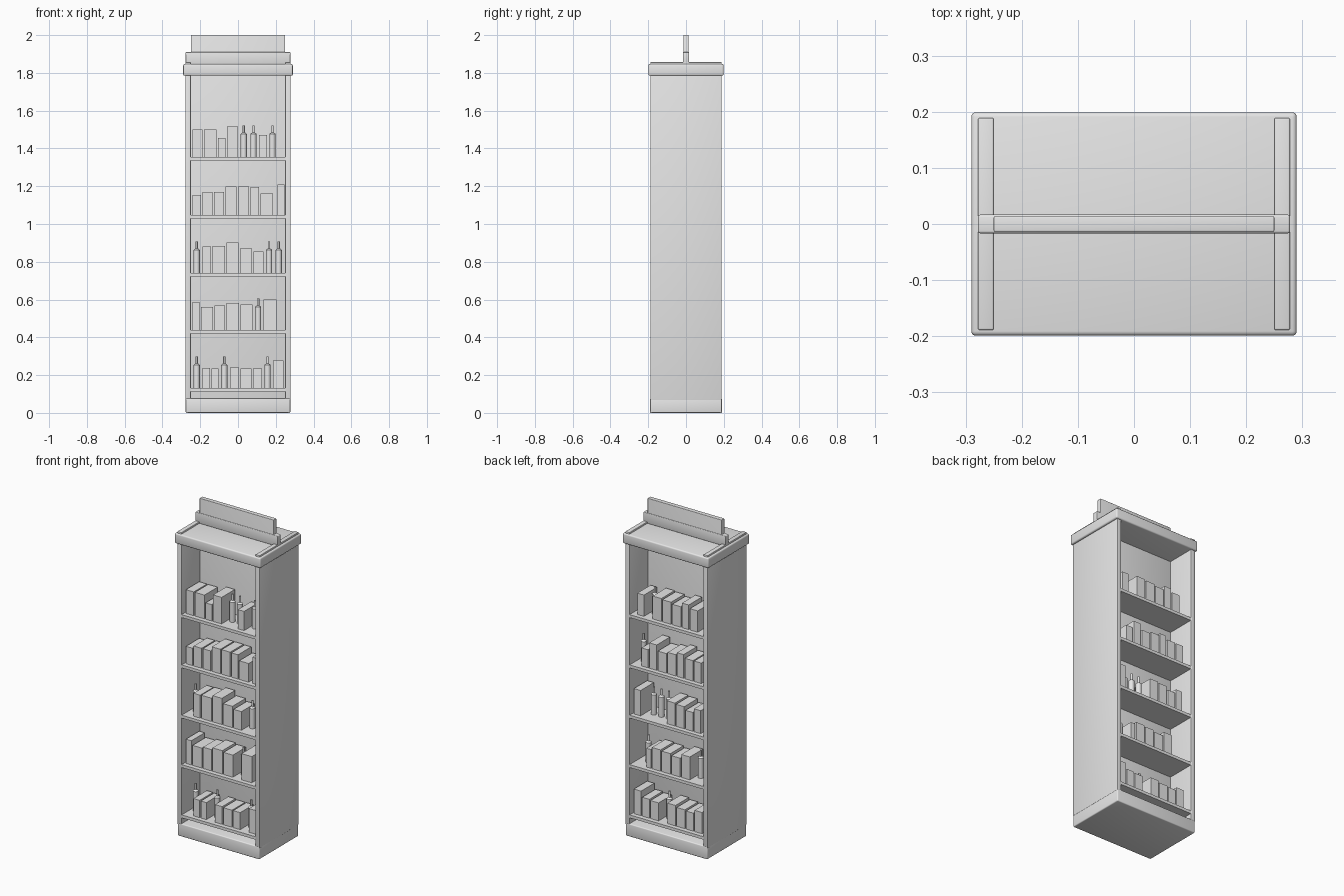
import bpy
import bmesh
import math
from mathutils import Matrix, Vector

cube = bpy.data.objects.get("Cube")
if cube:
    bpy.data.objects.remove(cube, do_unlink=True)

grey = bpy.data.materials.new("plain_grey")
grey.use_nodes = True
GREY = (0.8, 0.8, 0.8, 1.0)
grey.diffuse_color = GREY
grey.node_tree.nodes["Principled BSDF"].inputs["Base Color"].default_value = GREY


def add_object(name, bm):
    mesh = bpy.data.meshes.new(name)
    bm.to_mesh(mesh)
    bm.free()
    mesh.materials.append(grey)
    obj = bpy.data.objects.new(name, mesh)
    bpy.context.collection.objects.link(obj)
    return obj


def add_box(bm, low, high):
    low, high = Vector(low), Vector(high)
    size = Matrix.Diagonal((high - low).to_4d())
    bmesh.ops.create_cube(bm, size=1, matrix=Matrix.Translation((low + high) / 2) @ size)


def smooth(obj):
    bpy.ops.object.select_all(action="DESELECT")
    obj.select_set(True)
    bpy.context.view_layer.objects.active = obj
    bpy.ops.object.shade_smooth_by_angle(angle=math.radians(40))


def panel(name, half_x, half_y, bottom, top, bevel=0.0, x=0.0):
    """Board centred on the depth axis, with optional rounded edges."""
    bm = bmesh.new()
    add_box(bm, (x - half_x, -half_y, bottom), (x + half_x, half_y, top))
    if bevel:
        bmesh.ops.bevel(bm, geom=bm.edges[:], offset=bevel, segments=3,
                        profile=0.5, affect="EDGES")
    obj = add_object(name, bm)
    if bevel:
        smooth(obj)
    return obj


# Cabinet
panel("plinth", 0.277, 0.19, 0.0, 0.078, 0.006)
panel("cap", 0.29, 0.199, 1.785, 1.847, 0.008)
for side, x in (("right", -0.264), ("left", 0.264)):
    panel(side + "_side", 0.014, 0.189, 0.07, 1.857, 0.003, x)
panel("divider", 0.25, 0.0135, 0.07, 2.0, 0.002)
panel("header_rail", 0.278, 0.0165, 1.846, 1.91, 0.004)

SHELF_TOPS = (1.355, 1.048, 0.741, 0.439, 0.132)
for number, z in enumerate(SHELF_TOPS, 1):
    panel(f"shelf_{number}", 0.251, 0.187, z - 0.018, z)

# Stock on each shelf, in millimetres: (width, height), BOTTLE, or an empty space
BOTTLE = (43, None)


def space(width):
    return (width, 0)


FRONT_ROWS = (
    [(53, 145), (64, 145), (42, 100), (58, 162), BOTTLE, BOTTLE, (42, 117), BOTTLE],
    [(45, 106), (53, 122), (53, 122), (58, 150), (58, 150), (45, 148), (64, 114),
     space(9), (37, 160)],
    [BOTTLE, (45, 140), (68, 142), (63, 160), (63, 130), (53, 114), BOTTLE, BOTTLE],
    [(37, 148), (63, 122), (56, 130), (66, 143), (63, 135), BOTTLE, (69, 160)],
    [BOTTLE, (42, 106), (37, 104), BOTTLE, (48, 108), (58, 104), (48, 104), BOTTLE,
     (56, 145)],
)
BACK_ROWS = (
    [space(15), (45, 130), BOTTLE, (58, 140), (58, 135), (58, 125), (45, 150), (53, 130)],
    [BOTTLE, (45, 110), (50, 155), (58, 120), (55, 130), (45, 145), (55, 125), (48, 125)],
    [(45, 155), space(8), BOTTLE, BOTTLE, BOTTLE, (55, 140), (55, 135), (50, 115),
     (45, 140)],
    [space(25), BOTTLE, (30, 115), (58, 130), (58, 125), (58, 115), (58, 140), BOTTLE],
    [(48, 150), (48, 115), (55, 110), BOTTLE, (55, 125), (55, 115), (50, 110), (50, 130)],
)
MM = 0.001
GAP = 0.008


def add_tube(bm, x, y, bottom, top, radius, tip):
    bmesh.ops.create_cone(bm, cap_ends=True, segments=16, radius1=radius, radius2=tip,
                          depth=top - bottom,
                          matrix=Matrix.Translation((x, y, (bottom + top) / 2)))


def stock(label, rows, facing):
    """Fill the shelves of one face; the back face is turned half around."""
    for number, (z, row) in enumerate(zip(SHELF_TOPS, rows), 1):
        boxes, bottles = bmesh.new(), bmesh.new()
        x, y = -0.24, -0.096
        for width, height in row:
            width *= MM
            if height is None:
                middle = x + width / 2
                add_tube(bottles, middle, y, z, z + 0.122, 0.0165, 0.0165)
                add_tube(bottles, middle, y, z + 0.122, z + 0.13, 0.0165, 0.006)
                add_tube(bottles, middle, y, z + 0.13, z + 0.167, 0.006, 0.006)
            elif height:
                add_box(boxes, (x, y - 0.064, z), (x + width, y + 0.064, z + height * MM))
            x += width + GAP
        turn = Matrix.Rotation(facing, 4, "Z")
        for kind, bm in (("boxes", boxes), ("bottles", bottles)):
            if not bm.verts:
                bm.free()
                continue
            bm.transform(turn)
            obj = add_object(f"{label}_{kind}_{number}", bm)
            if kind == "bottles":
                smooth(obj)


stock("front", FRONT_ROWS, 0.0)
stock("back", BACK_ROWS, math.pi)
